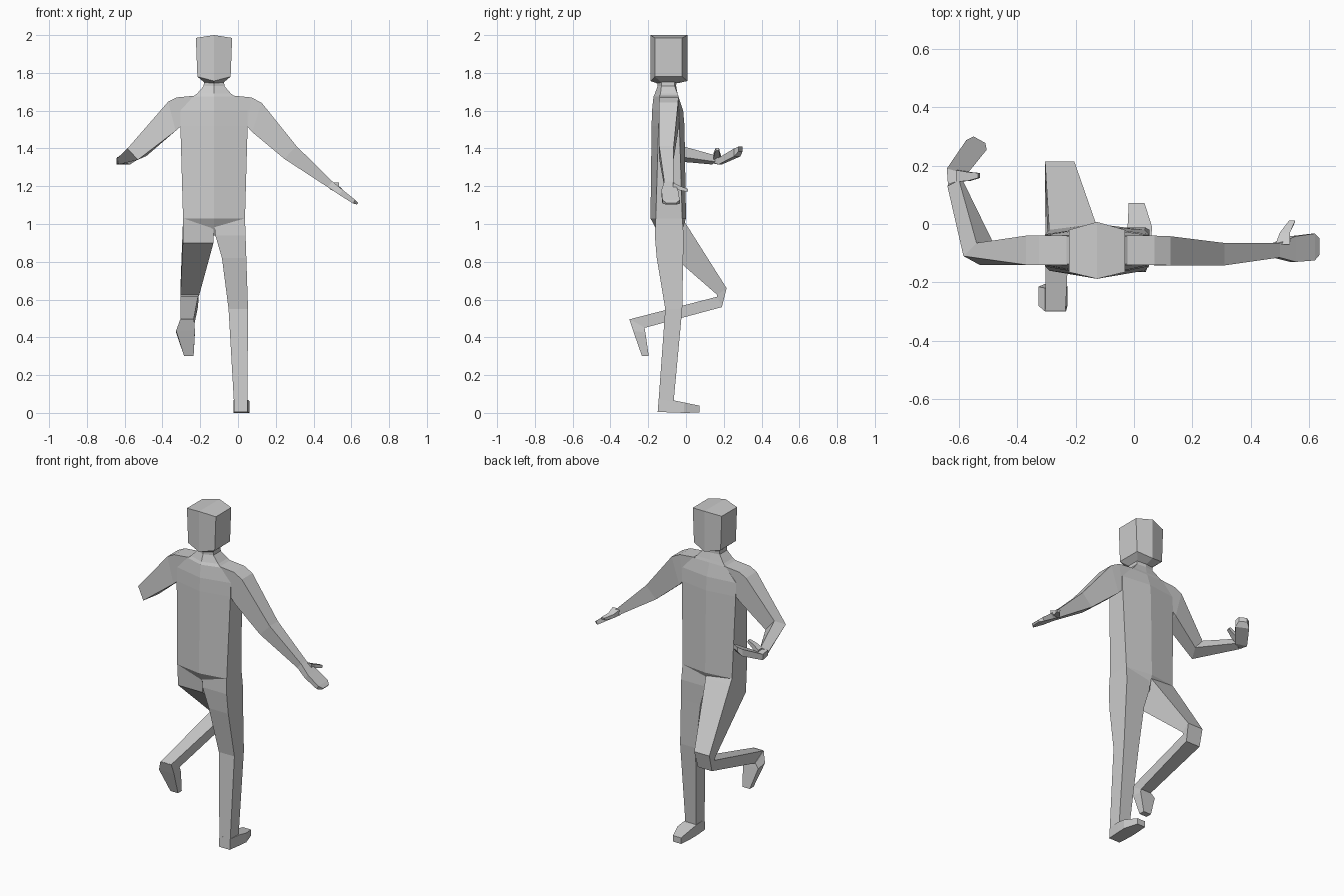
import bpy, bmesh

CX = -0.127  # x of the body's middle plane


def loft(name, rings):
    """Skin a list of equal-sized point rings and cap both ends."""
    bm = bmesh.new()
    vs = [[bm.verts.new(p) for p in r] for r in rings]
    n = len(vs[0])
    for a, b in zip(vs, vs[1:]):
        for i in range(n):
            j = (i + 1) % n
            bm.faces.new((a[i], a[j], b[j], b[i]))
    bm.faces.new(vs[0])
    bm.faces.new(vs[-1])
    bmesh.ops.remove_doubles(bm, verts=bm.verts, dist=0.0005)
    bmesh.ops.recalc_face_normals(bm, faces=bm.faces)
    me = bpy.data.meshes.new(name)
    bm.to_mesh(me)
    bm.free()
    ob = bpy.data.objects.new(name, me)
    bpy.context.collection.objects.link(ob)
    return ob


def quad(axis, p, q, lo, hi):
    """Four-point section: edge p-q extruded from lo to hi along an axis."""
    def put(pt, t):
        c = list(pt)
        c.insert("xyz".index(axis), t)
        return tuple(c)
    return [put(p, lo), put(q, lo), put(q, hi), put(p, hi)]


def hexa(z, hw, back, front, ridge_back, ridge_front, dz=0.0):
    """Six-point section with a ridge down the front and back."""
    return [(CX - hw, back, z), (CX, ridge_back, z + dz), (CX + hw, back, z),
            (CX + hw, front, z), (CX, ridge_front, z + dz), (CX - hw, front, z)]


def limb(name, axis, secs):
    return loft(name, [quad(axis, *s) for s in secs])


# torso with sloping shoulders and neck
loft("torso", [hexa(*r) for r in (
    (0.94, 0.03, -0.13, -0.05, -0.14, -0.03),
    (1.03, 0.164, -0.16, -0.02, -0.188, 0.0),
    (1.52, 0.178, -0.145, -0.035, -0.182, -0.008),
    (1.60, 0.178, -0.14, -0.038, -0.18, -0.015),
    (1.675, 0.11, -0.14, -0.04, -0.172, -0.04),
    (1.69, 0.09, -0.135, -0.045, -0.165, -0.045),
    (1.73, 0.055, -0.13, -0.06, -0.15, -0.052),
    (1.77, 0.052, -0.13, -0.06, -0.15, -0.05))])

# head, a ridged block with tapered jaw
def cap(z, hw, dz):
    r = hexa(z, hw, -0.165, -0.02, -0.188, 0.007, dz)
    return r

head_rings = [hexa(1.75, 0.052, -0.13, -0.06, -0.155, -0.045, -0.005),
              cap(1.78, 0.088, -0.023), cap(1.985, 0.096, 0.015)]
head = loft("head", head_rings)
# fold the crown along its middle ridge
bm = bmesh.new()
bm.from_mesh(head.data)
bm.verts.ensure_lookup_table()
top = [v for v in bm.verts if v.co.z > 1.995]
bmesh.ops.connect_verts(bm, verts=top)
bm.to_mesh(head.data)
bm.free()

# standing leg and foot
limb("standing_leg", "x", (
    ((-0.16, 1.03), (-0.02, 1.03), CX, 0.037),
    ((-0.165, 0.94), (-0.012, 0.94), -0.12, 0.04),
    ((-0.155, 0.82), (-0.015, 0.82), -0.085, 0.044),
    ((-0.11, 0.55), (-0.02, 0.55), -0.05, 0.053),
    ((-0.145, 0.065), (-0.065, 0.065), -0.022, 0.05)))
limb("standing_foot", "x", (
    ((-0.15, 0.005), (-0.145, 0.068), -0.022, 0.05),
    ((-0.065, 0.002), (-0.065, 0.066), -0.025, 0.058),
    ((-0.01, 0.0), (-0.01, 0.055), -0.022, 0.062),
    ((0.072, 0.002), (0.072, 0.038), -0.018, 0.036)))

# raised leg, bent back at the knee, with hanging foot
limb("raised_leg", "x", (
    ((-0.16, 1.03), (-0.02, 1.03), -0.291, CX),
    ((-0.15, 0.90), (0.0, 1.0), -0.292, -0.13),
    ((0.165, 0.625), (0.215, 0.66), -0.305, -0.205),
    ((0.165, 0.615), (0.19, 0.56), -0.305, -0.212),
    ((-0.30, 0.495), (-0.22, 0.45), -0.303, -0.235)))
limb("raised_foot", "x", (
    ((-0.30, 0.497), (-0.22, 0.452), -0.305, -0.233),
    ((-0.28, 0.435), (-0.215, 0.425), -0.328, -0.228),
    ((-0.233, 0.30), (-0.197, 0.30), -0.285, -0.235)))

# straight arm, hand and thumb
limb("straight_arm", "y", (
    ((-0.03, 1.68), (-0.03, 1.50), -0.14, -0.04),
    ((0.07, 1.67), (0.05, 1.515), -0.14, -0.04),
    ((0.125, 1.642), (0.075, 1.487), -0.142, -0.042),
    ((0.31, 1.412), (0.245, 1.345), -0.142, -0.065),
    ((0.50, 1.225), (0.475, 1.195), -0.115, -0.065)))
limb("straight_hand", "y", (
    ((0.50, 1.225), (0.475, 1.195), -0.115, -0.065),
    ((0.555, 1.18), (0.535, 1.155), -0.13, -0.042),
    ((0.62, 1.128), (0.61, 1.108), -0.125, -0.033),
    ((0.637, 1.112), (0.63, 1.103), -0.105, -0.05)))
limb("straight_thumb", "x", (
    ((-0.07, 1.22), (-0.07, 1.185), 0.485, 0.535),
    ((-0.03, 1.20), (-0.03, 1.178), 0.50, 0.535),
    ((0.012, 1.185), (0.008, 1.17), 0.532, 0.553)))

# bent arm, hand and thumb
elbow = [(-0.585, -0.11, 1.40), (-0.53, -0.14, 1.34),
         (-0.485, -0.06, 1.36), (-0.54, -0.065, 1.425)]
wrist = [(-0.64, 0.13, 1.345), (-0.63, 0.14, 1.315),
         (-0.59, 0.155, 1.33), (-0.60, 0.15, 1.365)]
upper = []
for tx, tz, bx, bz in ((-0.22, 1.68, -0.22, 1.50), (-0.325, 1.67, -0.305, 1.515),
                       (-0.37, 1.647, -0.33, 1.493)):
    upper.append([(tx, -0.14, tz), (bx, -0.14, bz), (bx, -0.04, bz), (tx, -0.04, tz)])
loft("bent_arm", upper + [elbow, wrist])
limb("bent_hand", "z", (
    ((-0.638, 0.135), (-0.592, 0.152), 1.322, 1.355),
    ((-0.642, 0.19), (-0.572, 0.172), 1.315, 1.35),
    ((-0.575, 0.288), (-0.505, 0.255), 1.358, 1.40),
    ((-0.55, 0.30), (-0.51, 0.278), 1.385, 1.41)))
limb("bent_thumb", "y", (
    ((-0.61, 1.365), (-0.60, 1.335), 0.145, 0.185),
    ((-0.57, 1.385), (-0.56, 1.365), 0.148, 0.178),
    ((-0.535, 1.402), (-0.528, 1.388), 0.158, 0.175)))
